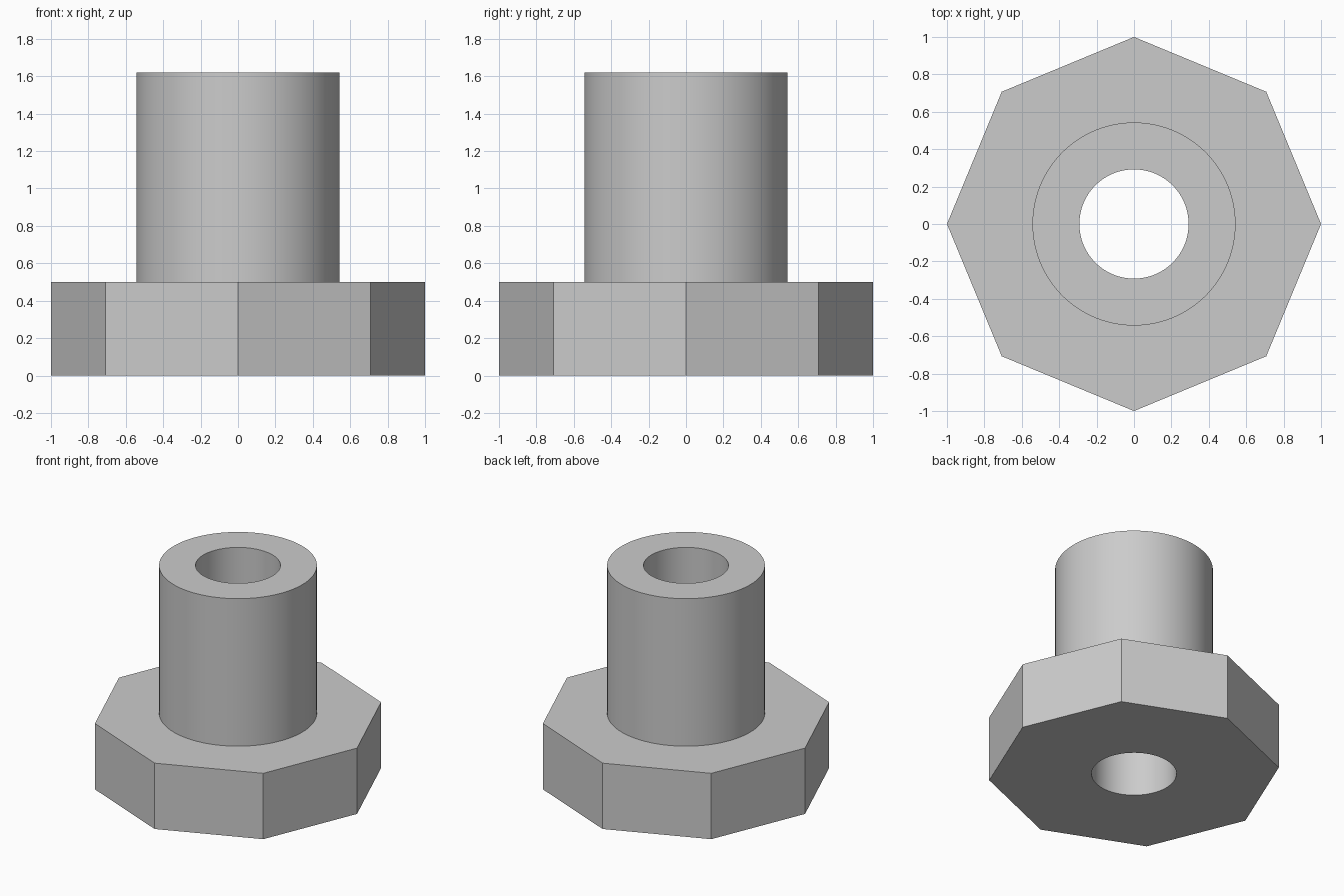
import bpy
import bmesh
from math import cos, sin, pi

cube = bpy.data.objects.get("Cube")
if cube:
    bpy.data.objects.remove(cube, do_unlink=True)

SEGMENTS = 96
FLANGE_R, FLANGE_H = 1.0, 0.5
SLEEVE_R, BORE_R, TOTAL_H = 0.543, 0.292, 1.62


def circle(radius):
    return lambda a: radius


def octagon(radius):
    # Corners lie on the x and y axes
    return lambda a: radius * cos(pi / 8) / cos(a % (pi / 4) - pi / 8)


def add_ring(bm, shape, z):
    angles = [2 * pi * i / SEGMENTS for i in range(SEGMENTS)]
    return [bm.verts.new((shape(a) * cos(a), shape(a) * sin(a), z)) for a in angles]


# Plain grey metal
metal = bpy.data.materials.new("grey metal")
metal.use_nodes = True
colour = (0.6, 0.6, 0.6, 1)
metal.diffuse_color = colour
metal.node_tree.nodes["Principled BSDF"].inputs["Base Color"].default_value = colour

# Closed profile: octagonal flange, round sleeve, through bore
profile = [
    (octagon(FLANGE_R), 0),
    (octagon(FLANGE_R), FLANGE_H),
    (circle(SLEEVE_R), FLANGE_H),
    (circle(SLEEVE_R), TOTAL_H),
    (circle(BORE_R), TOTAL_H),
    (circle(BORE_R), 0),
]
bm = bmesh.new()
rings = [add_ring(bm, shape, z) for shape, z in profile]
for k, lower in enumerate(rings):
    upper = rings[(k + 1) % len(rings)]
    for i in range(SEGMENTS):
        j = (i + 1) % SEGMENTS
        bm.faces.new((lower[i], lower[j], upper[j], upper[i]))
bmesh.ops.recalc_face_normals(bm, faces=bm.faces)

mesh = bpy.data.meshes.new("flanged_bushing")
bm.to_mesh(mesh)
bm.free()
mesh.materials.append(metal)
bushing = bpy.data.objects.new("flanged_bushing", mesh)
bpy.context.collection.objects.link(bushing)

# Smooth round walls, crisp flange corners and rims
bpy.ops.object.select_all(action="DESELECT")
bushing.select_set(True)
bpy.context.view_layer.objects.active = bushing
bpy.ops.object.shade_smooth_by_angle(angle=pi / 6)
